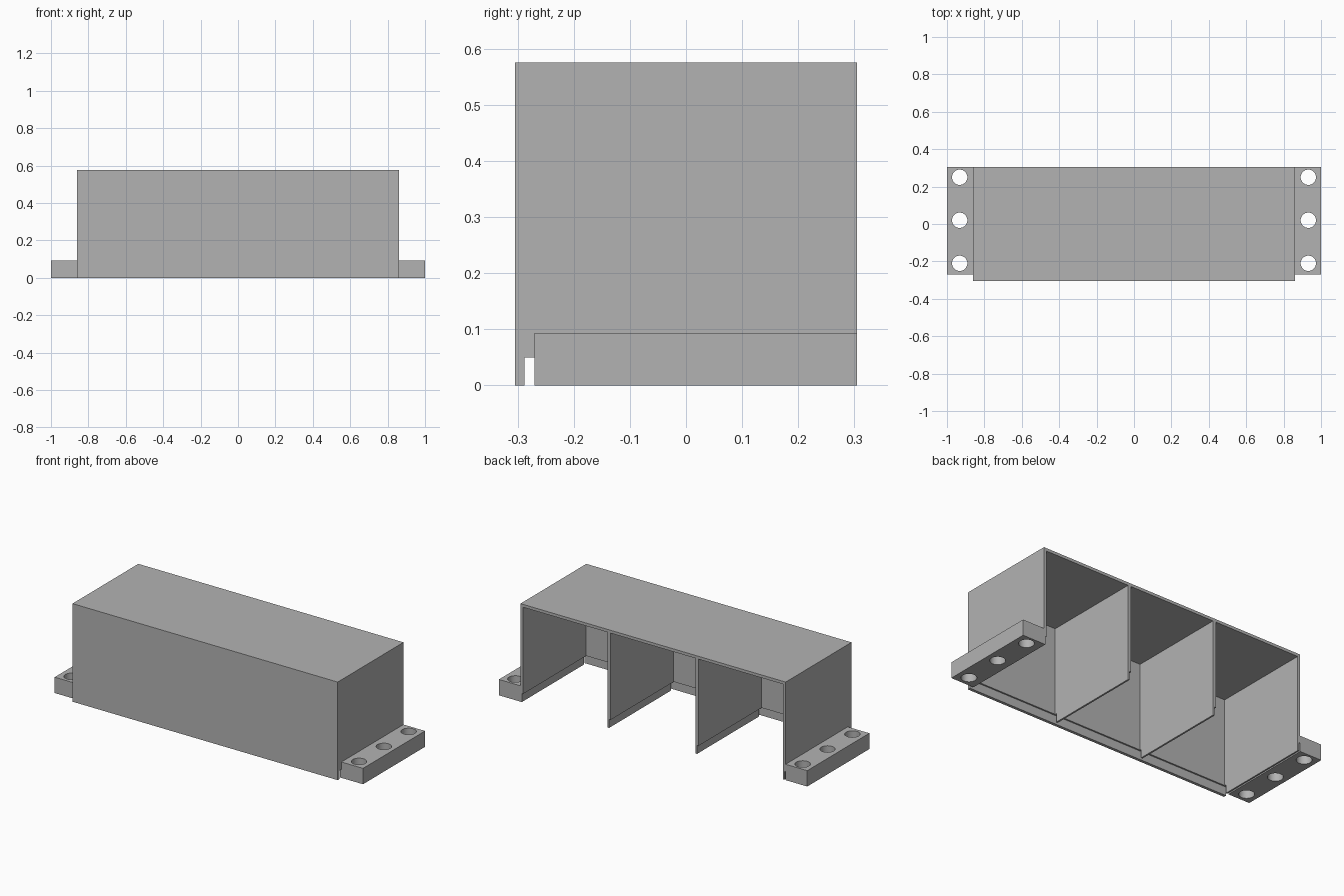
import bpy
import bmesh
from mathutils import Matrix, Vector

cube = bpy.data.objects.get("Cube")
if cube:
    bpy.data.objects.remove(cube, do_unlink=True)

# Overall dimensions
HALF, FRONT, BACK, TOP = 0.86, -0.305, 0.305, 0.575
SKIN, STEP = 0.017, 0.05
FLANGE_FRONT, FLANGE_TOP = -0.27, 0.093

grey = bpy.data.materials.new("plain grey")
grey.use_nodes = True
grey.diffuse_color = (0.45, 0.45, 0.45, 1)
grey.node_tree.nodes["Principled BSDF"].inputs["Base Color"].default_value = grey.diffuse_color


def finish(name, bm):
    bmesh.ops.recalc_face_normals(bm, faces=bm.faces)
    mesh = bpy.data.meshes.new(name)
    bm.to_mesh(mesh)
    bm.free()
    mesh.materials.append(grey)
    obj = bpy.data.objects.new(name, mesh)
    bpy.context.collection.objects.link(obj)
    return obj


def extrude(name, points, direction):
    """Sweep a closed outline along a straight direction."""
    bm = bmesh.new()
    face = bm.faces.new([bm.verts.new(p) for p in points])
    swept = bmesh.ops.extrude_face_region(bm, geom=[face])["geom"]
    verts = [v for v in swept if isinstance(v, bmesh.types.BMVert)]
    bmesh.ops.translate(bm, verts=verts, vec=Vector(direction))
    return finish(name, bm)


def box(name, x0, x1, y0, y1, z0, z1):
    outline = [(x0, y0, z0), (x1, y0, z0), (x1, y1, z0), (x0, y1, z0)]
    return extrude(name, outline, (0, 0, z1 - z0))


def cut(obj, cutter):
    cutter.hide_render = True
    cutter.hide_viewport = True
    cutter.display_type = 'WIRE'
    mod = obj.modifiers.new("cut", 'BOOLEAN')
    mod.operation = 'DIFFERENCE'
    mod.solver = 'EXACT'
    mod.object = cutter


# Top and front panel in one profile, with a step along the inside lower edge
inner = FRONT + SKIN + 0.009
profile = [(FRONT, 0), (FRONT + SKIN, 0), (FRONT + SKIN, STEP), (inner, STEP),
           (inner, TOP - SKIN), (BACK, TOP - SKIN), (BACK, TOP), (FRONT, TOP)]
extrude("top_and_front_cover", [(-HALF, y, z) for y, z in profile], (2 * HALF, 0, 0))

# End walls and dividers: lower edge is rebated, and a slot passes behind the front
slot = box("slot_cutter", -1, 1, FRONT - 0.1, FLANGE_FRONT, -0.1, STEP)
for name, x, width in (("right_wall", -HALF, SKIN), ("right_divider", -0.295, 0.02),
                       ("left_divider", 0.275, 0.02), ("left_wall", HALF - SKIN, SKIN)):
    mid, end = x + width / 2, x + width
    section = [(x, STEP), (mid, STEP), (mid, 0), (end, 0), (end, TOP - 0.005), (x, TOP - 0.005)]
    wall = extrude(name, [(px, FRONT + 0.005, pz) for px, pz in section],
                   (0, BACK - FRONT - 0.005, 0))
    cut(wall, slot)

# Mounting flanges with three bolt holes each
for side, label in ((-1, "right"), (1, "left")):
    x0, x1 = sorted((side * HALF, side))
    flange = box(label + "_flange", x0, x1, FLANGE_FRONT, BACK, 0, FLANGE_TOP)
    bm = bmesh.new()
    for y in (-0.21, 0.02, 0.25):
        bmesh.ops.create_cone(bm, cap_ends=True, segments=48, radius1=0.041, radius2=0.041,
                              depth=0.4, matrix=Matrix.Translation((side * 0.932, y, 0.05)))
    cut(flange, finish(label + "_hole_cutter", bm))
    bpy.ops.object.select_all(action='DESELECT')
    flange.select_set(True)
    bpy.context.view_layer.objects.active = flange
    bpy.ops.object.modifier_apply(modifier="cut")
    bpy.ops.object.shade_smooth_by_angle(angle=0.5)
